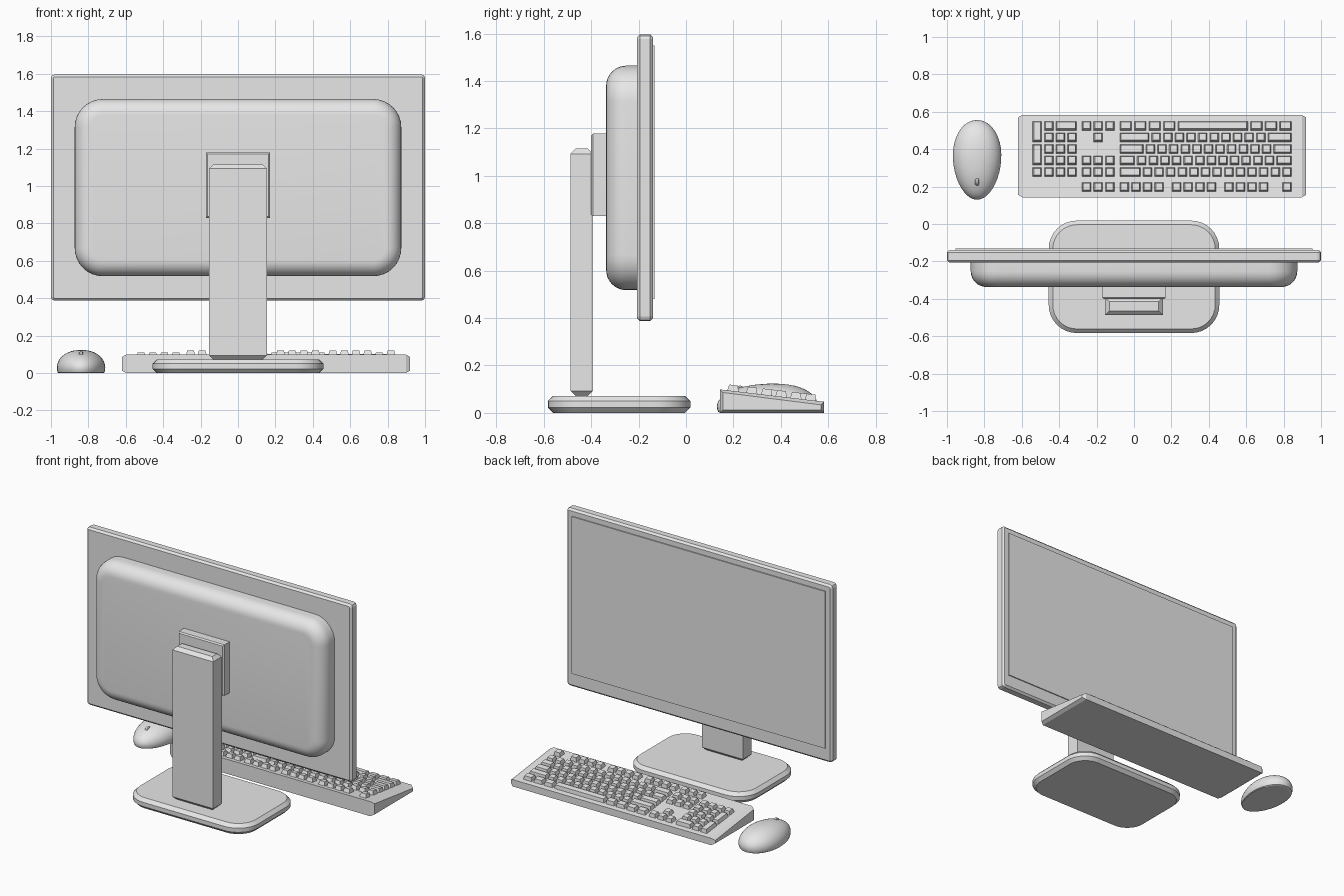
import bpy, bmesh, math
from mathutils import Vector

cube = bpy.data.objects.get("Cube")
if cube:
    bpy.data.objects.remove(cube, do_unlink=True)

grey = bpy.data.materials.new("light_grey")
grey.use_nodes = True
grey.diffuse_color = (0.8, 0.8, 0.8, 1)
grey.node_tree.nodes["Principled BSDF"].inputs["Base Color"].default_value = grey.diffuse_color


def finish(name, bm, smooth=False):
    """Turn a bmesh into a named, coloured object."""
    bmesh.ops.recalc_face_normals(bm, faces=bm.faces)
    mesh = bpy.data.meshes.new(name)
    bm.to_mesh(mesh)
    bm.free()
    mesh.materials.append(grey)
    obj = bpy.data.objects.new(name, mesh)
    bpy.context.collection.objects.link(obj)
    if smooth:
        bpy.ops.object.select_all(action='DESELECT')
        obj.select_set(True)
        bpy.context.view_layer.objects.active = obj
        bpy.ops.object.shade_smooth_by_angle(angle=math.radians(30))
    return obj


def loft(bm, rings):
    """Skin a list of equal point rings and cap both ends."""
    loops = [[bm.verts.new(p) for p in ring] for ring in rings]
    n = len(loops[0])
    for a, b in zip(loops, loops[1:]):
        for i in range(n):
            j = (i + 1) % n
            bm.faces.new((a[i], a[j], b[j], b[i]))
    bm.faces.new(loops[0][::-1])
    bm.faces.new(loops[-1])


def outline(w, h, r, seg):
    """Rectangle with rounded corners, centred on the origin."""
    if seg == 0:
        return [(w / 2, h / 2), (-w / 2, h / 2), (-w / 2, -h / 2), (w / 2, -h / 2)]
    pts = []
    for k, (sx, sy) in enumerate(((1, 1), (-1, 1), (-1, -1), (1, -1))):
        for i in range(seg + 1):
            a = (k + i / seg) * math.pi / 2
            pts.append((sx * (w / 2 - r) + r * math.cos(a), sy * (h / 2 - r) + r * math.sin(a)))
    return pts


def plate(name, axis, u, v, layers, r=0, seg=0, smooth=False):
    """Rounded plate between u and v limits; layers are (depth, inset)."""
    bm = bmesh.new()
    cu, cv = sum(u) / 2, sum(v) / 2
    rings = []
    for d, inset in layers:
        pts = outline(u[1] - u[0] - 2 * inset, v[1] - v[0] - 2 * inset, r - inset, seg)
        rings.append([(cu + a, d, cv + b) if axis == 'y' else (cu + a, cv + b, d) for a, b in pts])
    loft(bm, rings)
    return finish(name, bm, smooth)


def chamfered(d0, d1, c):
    return [(d0, c), (d0 + c, 0), (d1 - c, 0), (d1, c)]


# Monitor: panel, raised screen and rounded rear housing
plate("monitor_panel", 'y', (-1, 1), (0.387, 1.597), chamfered(-0.207, -0.139, 0.013), 0.02, 2)
plate("screen", 'y', (-0.955, 0.955), (0.48, 1.55), [(-0.145, 0), (-0.132, 0)])
edge = 0.085
steps = [i / 8 * math.pi / 2 for i in range(9)]
housing = [(-0.337 + edge * (1 - math.sin(a)), edge * (1 - math.cos(a))) for a in reversed(steps)]
plate("rear_housing", 'y', (-0.873, 0.873), (0.518, 1.465), housing + [(-0.2, 0)], 0.15, 8, True)

# Stand: mount, post and base
plate("stand_mount", 'y', (-0.172, 0.172), (0.83, 1.178), [(-0.4, 0.008), (-0.392, 0), (-0.33, 0)])
plate("stand_post", 'z', (-0.154, 0.154), (-0.487, -0.393), chamfered(0.071, 1.115, 0.022))
plate("stand_base", 'z', (-0.456, 0.456), (-0.583, 0.018), chamfered(0, 0.072, 0.022), 0.15, 8, True)

# Keyboard body: sloped wedge with chamfered ends
BACK, FRONT, Z_BACK, Z_FRONT = 0.143, 0.583, 0.099, 0.047
slope = (Z_FRONT - Z_BACK) / (FRONT - BACK)


def wedge(x, c):
    return [(x, BACK + c, c), (x, FRONT - c, c), (x, FRONT - c, Z_FRONT - c), (x, BACK + c, Z_BACK - c)]


bm = bmesh.new()
loft(bm, [wedge(-0.62, 0.013), wedge(-0.597, 0), wedge(0.897, 0), wedge(0.92, 0.013)])
finish("keyboard_body", bm)

# Keys: each row lists (start, widths) in key units, negative widths are gaps
U = 0.0621
X0 = -0.083
PAD, NAV = -7.5, -3.25
ROW_Y = [0.198, 0.277, 0.340, 0.401, 0.463, 0.525]
ones = lambda n: [1] * n
ROWS = [
    [(NAV, ones(3)), (0, ones(4) + [-0.5] + ones(4) + [-0.5] + ones(4) + [-1, 1])],
    [(PAD, ones(4)), (NAV, ones(3)), (0, [2] + ones(13))],
    [(PAD + 1, ones(3)), (NAV, ones(3)), (0, [1.5] + ones(12) + [1.5])],
    [(PAD + 1, ones(3)), (0, [2.25] + ones(11) + [1.75])],
    [(PAD + 1, ones(3)), (NAV + 1, [1]), (0, [2.75] + ones(10) + [2.25])],
    [(PAD + 1, [1, 2]), (NAV, ones(3)), (0, [1.25] * 4 + [6.25] + [1.25] * 3)],
]
bm = bmesh.new()


def key(start, width, y0, y1):
    """Tapered key cap standing on the sloped top."""
    xa, xb = X0 + start * U + 0.006, X0 + (start + width) * U - 0.006
    rings = []
    for height, c in ((-0.004, 0), (0.025, 0.007)):
        ring = []
        for x, y in ((xa + c, y0 + c), (xb - c, y0 + c), (xb - c, y1 - c), (xa + c, y1 - c)):
            ring.append((x, y - slope * height, Z_BACK + slope * (y - BACK) + height))
        rings.append(ring)
    loft(bm, rings)


HALF = 0.025
for y, groups in zip(ROW_Y, ROWS):
    for start, widths in groups:
        for w in widths:
            if w > 0:
                key(start, w, y - HALF, y + HALF)
            start += abs(w)
for a, b in ((2, 3), (4, 5)):  # double-height number pad keys
    key(PAD, 1, ROW_Y[a] - HALF, ROW_Y[b] + HALF)
finish("keys", bm)

# Mouse: egg-shaped dome with a flat underside
MX, MY = -0.839, 0.343
bm = bmesh.new()
bmesh.ops.create_uvsphere(bm, u_segments=40, v_segments=24, radius=1)
for v in bm.verts:
    x, y, z = v.co
    r = math.hypot(x, y)
    grow = r ** -0.1 if r > 0.001 else 1
    x, y = x * grow, y * grow
    height = (max(z, -0.3) + 0.3) / 1.3 * 0.123 * (1 + 0.07 * y)
    v.co = Vector((MX + x * 0.129 * (1 + 0.1 * y), MY + y * 0.213, height))
finish("mouse_body", bm, True)

# Scroll wheel: rounded disc set into the mouse
bm = bmesh.new()
profile = [(-0.01, 0.018), (-0.006, 0.023), (0.006, 0.023), (0.01, 0.018)]
angles = [i / 20 * math.tau for i in range(20)]
loft(bm, [[(MX + x, 0.228 + r * math.cos(a), 0.092 + r * math.sin(a)) for a in angles] for x, r in profile])
finish("scroll_wheel", bm, True)
